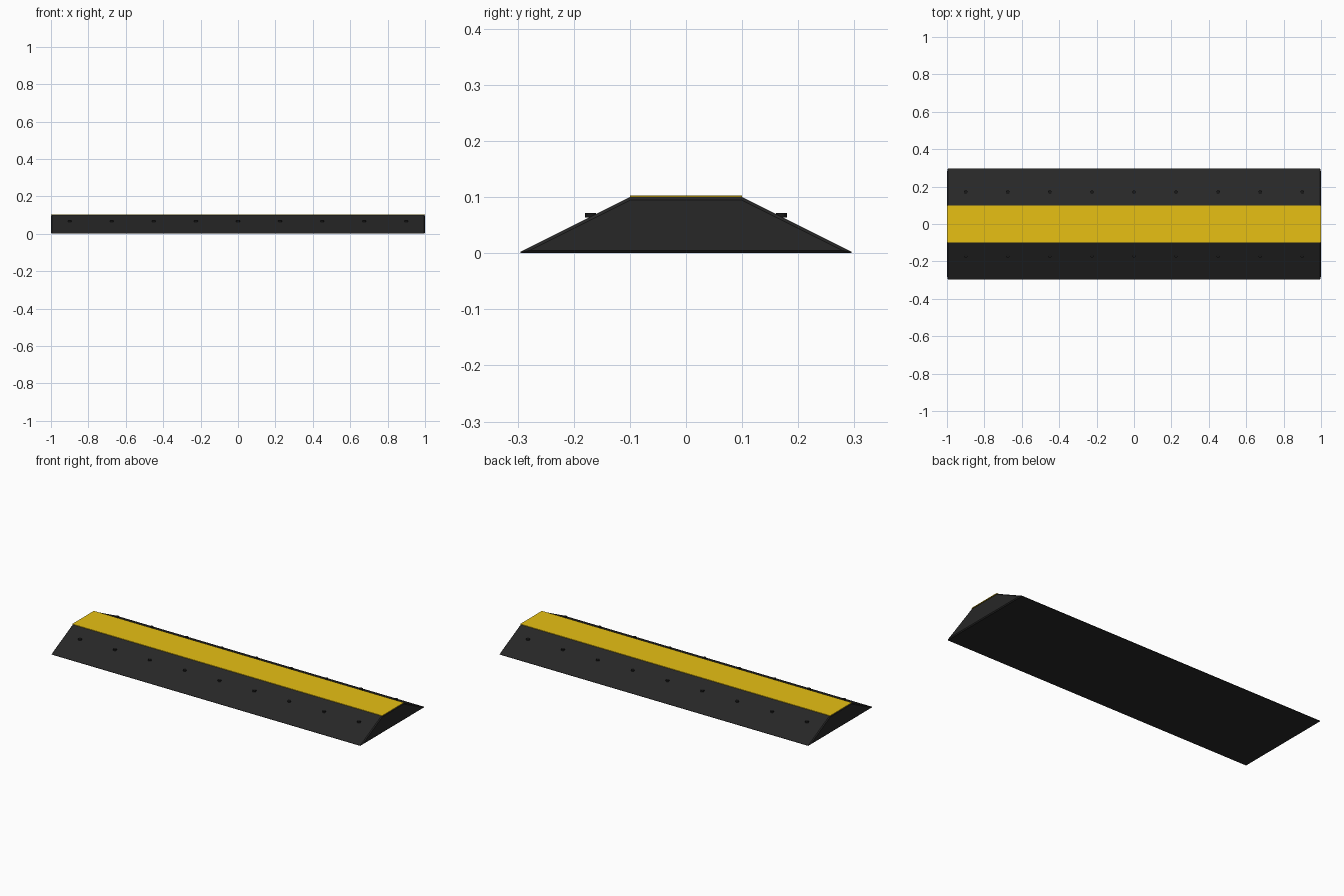
import bpy, bmesh

if "Cube" in bpy.data.objects:
    bpy.data.objects.remove(bpy.data.objects["Cube"])


def material(name, rgb):
    m = bpy.data.materials.new(name)
    m.diffuse_color = (*rgb, 1)
    m.use_nodes = True
    m.node_tree.nodes["Principled BSDF"].inputs["Base Color"].default_value = m.diffuse_color
    return m


rubber = material("black rubber", (0.02, 0.02, 0.02))
yellow = material("safety yellow", (0.8, 0.53, 0.007))
steel = material("dark bolt", (0.009, 0.009, 0.009))


def prism(name, profile, half_length, mat):
    """Extrude a (y, z) profile along x."""
    bm = bmesh.new()
    face = bm.faces.new([bm.verts.new((-half_length, y, z)) for y, z in profile])
    ext = bmesh.ops.extrude_face_region(bm, geom=[face])
    moved = [v for v in ext["geom"] if isinstance(v, bmesh.types.BMVert)]
    bmesh.ops.translate(bm, vec=(2 * half_length, 0, 0), verts=moved)
    bmesh.ops.recalc_face_normals(bm, faces=bm.faces)
    me = bpy.data.meshes.new(name)
    bm.to_mesh(me)
    bm.free()
    me.materials.append(mat)
    ob = bpy.data.objects.new(name, me)
    bpy.context.collection.objects.link(ob)
    return ob


# Ramp body with slightly blunted edges
body = prism("ramp_body", [(-0.3, 0), (0.3, 0), (0.1, 0.1), (-0.1, 0.1)], 1.0, rubber)
bevel = body.modifiers.new("bevel", "BEVEL")
bevel.width = 0.005
bevel.segments = 1
bevel.limit_method = "ANGLE"

# Painted strip on the flat top
prism("top_stripe", [(-0.1, 0.1), (0.1, 0.1), (0.1, 0.103), (-0.1, 0.103)], 1.0, yellow)

# Two rows of bolts set into the slopes
for side, label in ((-1, "front"), (1, "back")):
    for i in range(9):
        bpy.ops.mesh.primitive_cylinder_add(
            vertices=12, radius=0.01, depth=0.008,
            location=(-0.9 + 0.225 * i, side * 0.17, 0.068))
        bolt = bpy.context.object
        bolt.name = f"{label}_bolt_{i + 1}"
        bolt.data.materials.append(steel)
